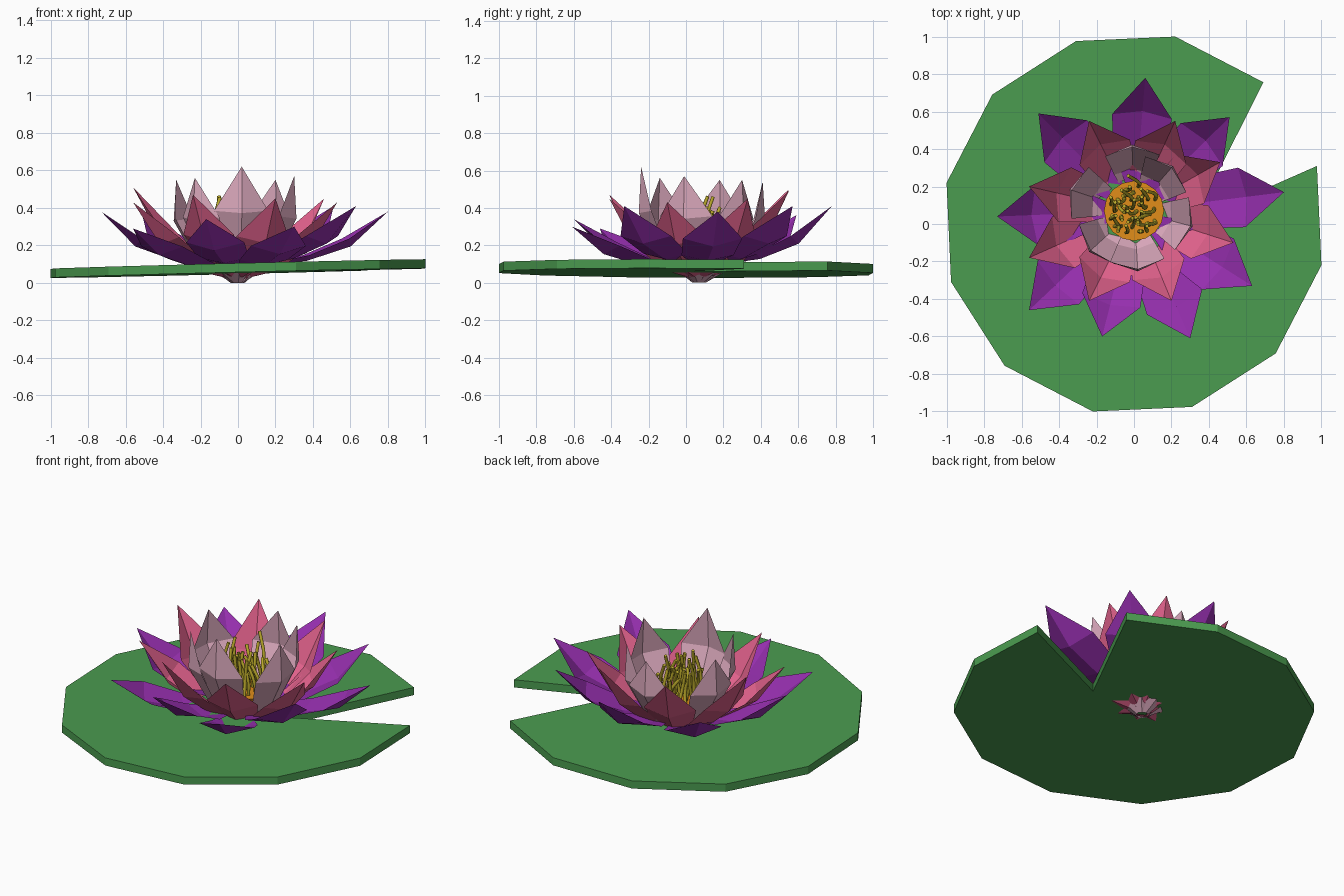
import bpy, bmesh, math, random
from mathutils import Vector

if "Cube" in bpy.data.objects:
    bpy.data.objects.remove(bpy.data.objects["Cube"])

random.seed(4)


def material(name, rgb):
    m = bpy.data.materials.new(name)
    m.diffuse_color = (*rgb, 1)
    m.use_nodes = True
    m.node_tree.nodes["Principled BSDF"].inputs["Base Color"].default_value = m.diffuse_color
    return m


def add_object(name, bm, mat):
    me = bpy.data.meshes.new(name)
    bm.to_mesh(me)
    bm.free()
    me.materials.append(mat)
    ob = bpy.data.objects.new(name, me)
    bpy.context.collection.objects.link(ob)
    return ob


GREEN = material("leaf_green", (0.07, 0.33, 0.08))
PURPLE = material("petal_purple", (0.30, 0.028, 0.42))
PINK = material("petal_pink", (0.75, 0.12, 0.26))
PALE = material("petal_pale", (0.70, 0.39, 0.50))
ORANGE = material("disc_orange", (0.75, 0.27, 0.01))
YELLOW = material("stamen_yellow", (0.52, 0.42, 0.025))

# Lily pad: tilted twelve-sided slab with one side notched inwards
bm = bmesh.new()
outline = [(0.32, 0.02)]
for i in range(12):
    a = math.radians(47.6 + 30 * i)
    outline.append((1.024 * math.cos(a), 1.024 * math.sin(a)))
pad_z = lambda x, y: 0.1 + 0.025 * x - 0.005 * y
top = [bm.verts.new((x, y, pad_z(x, y))) for x, y in outline]
bottom = [bm.verts.new((x, y, pad_z(x, y) - 0.048)) for x, y in outline]
bm.faces.new(top)
bm.faces.new(bottom[::-1])
for i in range(len(top)):
    j = (i + 1) % len(top)
    bm.faces.new((top[i], bottom[i], bottom[j], top[j]))
add_object("lily_pad", bm, GREEN)

# Petals: rows of (share of tip radius, share of tip height, half width, edge lift)
CENTRE = Vector((0.0, 0.07, 0.0))


def petal(bm, tip, rows):
    tip = Vector(tip)
    out = Vector((tip.x, tip.y, 0)) - CENTRE
    d = out.normalized()
    side = Vector((-d.y, d.x, 0))
    pts = [CENTRE + out * f + Vector((0, 0, tip.z * h)) for f, h, w, l in rows]
    grid = []
    for i, (f, h, w, lift) in enumerate(rows):
        nxt = pts[i + 1] if i + 1 < len(rows) else tip
        t = (nxt - pts[max(i - 1, 0)]).normalized()
        up = (Vector((0, 0, 1)) * t.dot(d) - d * t.z) * lift
        grid.append([bm.verts.new(p) for p in
                     (pts[i] - side * w + up, pts[i], pts[i] + side * w + up)])
    for a, b in zip(grid, grid[1:]):
        for k in (0, 1):
            bm.faces.new((a[k], b[k], b[k + 1], a[k + 1]))
    end = bm.verts.new(tip)
    for k in (0, 1):
        bm.faces.new((grid[-1][k], end, grid[-1][k + 1]))


def ring(name, tips, rows, mat):
    bm = bmesh.new()
    for t in tips:
        petal(bm, t, rows)
    add_object(name, bm, mat)


ring("outer_petals",
     [(.06, .78, .41), (.51, .57, .41), (.80, .17, .38), (.63, -.33, .41), (.30, -.61, .30),
      (-.17, -.60, .34), (-.56, -.46, .29), (-.73, .04, .38), (-.51, .59, .36)],
     [(.08, .22, .02, 0), (.46, .31, .14, .03), (.75, .51, .16, .05)], PURPLE)

ring("middle_petals",
     [(-.24, .55, .50), (.22, .55, .49), (.46, .33, .45), (.53, -.10, .43),
      (.20, -.41, .45), (-.24, -.41, .47), (-.56, -.18, .43), (-.56, .20, .51)],
     [(.06, .05, .02, 0), (.40, .15, .11, .05), (.74, .47, .15, .06)], PINK)

ring("inner_petals",
     [(.02, -.24, .62), (.30, -.01, .57), (.20, .30, .55),
      (-.01, .41, .54), (-.33, .18, .55), (-.23, -.14, .56)],
     [(.1, 0, .02, 0), (.66, .20, .10, .04), (1.04, .60, .145, .06)], PALE)

# Flower centre: low tapered disc
bm = bmesh.new()
bmesh.ops.create_cone(bm, cap_ends=True, segments=16, radius1=0.10, radius2=0.16, depth=0.09)
bmesh.ops.translate(bm, verts=bm.verts, vec=(0, 0.07, 0.145))
add_object("seed_disc", bm, ORANGE)

# Stamens: thin bent tubes
cu = bpy.data.curves.new("stamens", "CURVE")
cu.dimensions = "3D"
cu.bevel_depth = 0.010
cu.bevel_resolution = 1
cu.use_fill_caps = True
for i in range(34):
    a = i * 2.39996
    r = 0.135 * math.sqrt((i + 0.5) / 34)
    x, y = r * math.cos(a), 0.07 + r * math.sin(a)
    height = random.uniform(0.16, 0.29)
    lean = Vector((random.uniform(-.06, .03), random.uniform(-.04, .06), 0))
    bend = Vector((random.uniform(-.02, .02), random.uniform(-.02, .02), 0))
    sp = cu.splines.new("POLY")
    sp.points.add(3)
    for k, p in enumerate(sp.points):
        t = k / 3
        q = Vector((x, y, 0.18 + height * t)) + lean * t * t + bend * math.sin(math.pi * t)
        p.co = (*q, 1)
cu.materials.append(YELLOW)
bpy.context.collection.objects.link(bpy.data.objects.new("stamens", cu))
